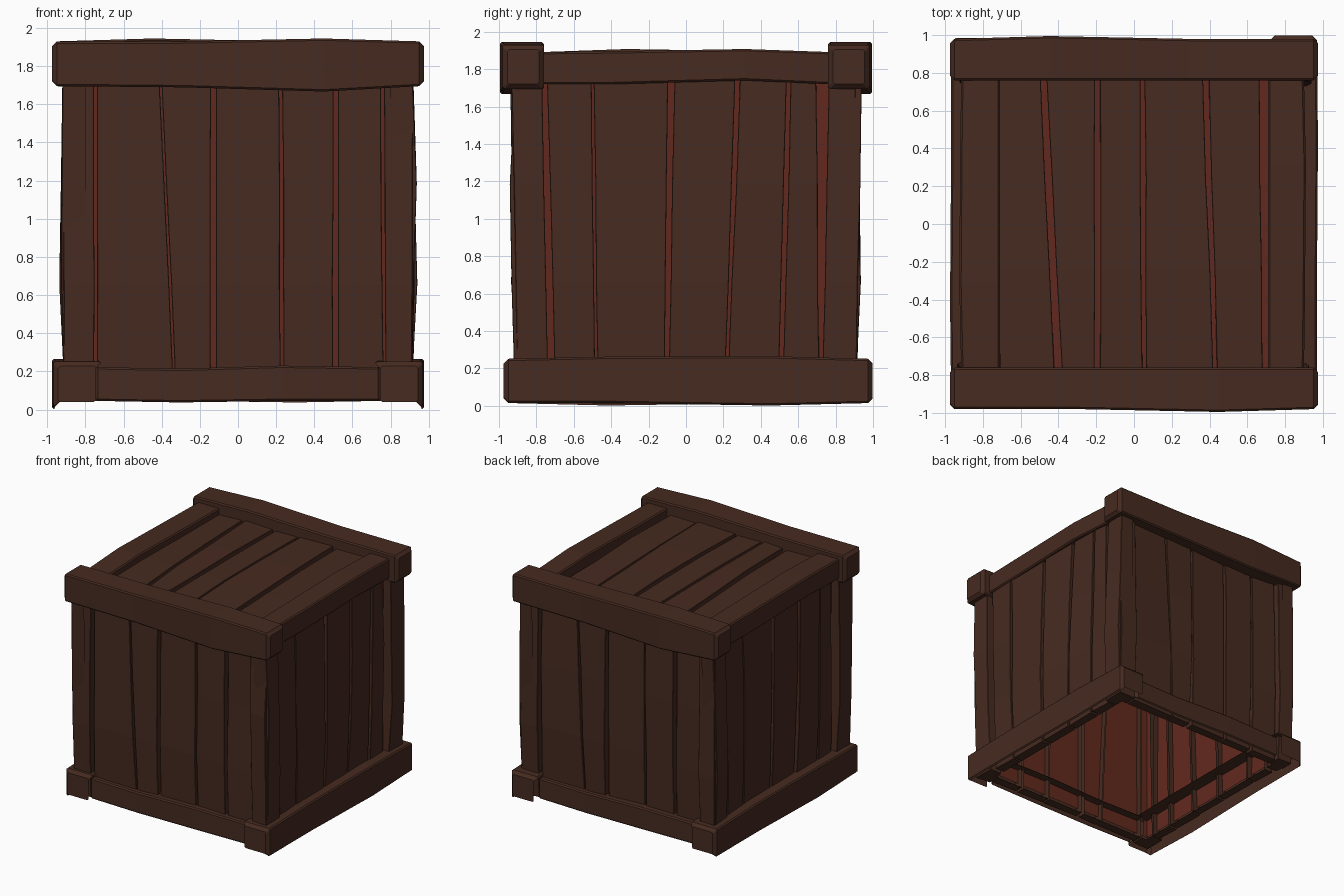
import bpy, bmesh, random
from mathutils import Vector

if "Cube" in bpy.data.objects:
    bpy.data.objects.remove(bpy.data.objects["Cube"])

random.seed(4)

def make_mat(name, rgb):
    m = bpy.data.materials.new(name)
    m.diffuse_color = (*rgb, 1)
    m.use_nodes = True
    m.node_tree.nodes["Principled BSDF"].inputs["Base Color"].default_value = m.diffuse_color
    return m

WOOD = make_mat("dark brown wood", (0.061, 0.0235, 0.0145))
LINING = make_mat("red brown lining", (0.122, 0.022, 0.0125))

def finish(name, bm, mat):
    bmesh.ops.recalc_face_normals(bm, faces=bm.faces)
    me = bpy.data.meshes.new(name)
    bm.to_mesh(me)
    bm.free()
    me.materials.append(mat)
    ob = bpy.data.objects.new(name, me)
    bpy.context.collection.objects.link(ob)
    return ob

def loft(name, rings, mat, closed=True, skip=()):
    """Skin rings of points; closed makes a capped tube, otherwise an open-backed trough."""
    bm = bmesh.new()
    vr = [[bm.verts.new(p) for p in r] for r in rings]
    n = len(vr[0])
    for a, b in zip(vr, vr[1:]):
        for i in range(n if closed else n - 1):
            if i in skip:
                continue
            j = (i + 1) % n
            bm.faces.new((a[i], a[j], b[j], b[i]))
    bm.faces.new(vr[0])
    bm.faces.new(vr[-1])
    return finish(name, bm, mat)

# Local frames: u runs across a face, v along the planks, w outward
FRAMES = {
    "front": lambda u, v, w: Vector((u, -w, v)),
    "back": lambda u, v, w: Vector((-u, w, v)),
    "right": lambda u, v, w: Vector((w, u, v)),
    "left": lambda u, v, w: Vector((-w, -u, v)),
    "top": lambda u, v, w: Vector((u, v, w)),
}

def plank(name, f, edges, v0, v1, w0, w1, bulge):
    """Uneven open-backed board; edges = left, right at start, left, right at end."""
    a0, b0, a1, b1 = edges
    g = 0.010
    rings = []
    for t, k in ((0, 0), (0.35, 1), (0.65, 0.85), (1, 0.3)):
        j = 0 if t in (0, 1) else 1
        a = a0 - g + (a1 - a0) * t + j * random.uniform(-0.003, 0.004)
        b = b0 + g + (b1 - b0) * t + j * random.uniform(-0.004, 0.003)
        w = w1 + bulge * k * random.uniform(0.5, 1.1)
        tilt = random.uniform(-0.006, 0.006)
        v = v0 + (v1 - v0) * t
        c = 0.003
        sec = [(a, w0), (a, w + tilt - c), (a + c, w + tilt), (b - c, w - tilt), (b, w - tilt - c), (b, w0)]
        rings.append([f(u, v, ww) for u, ww in sec])
    loft(name, rings, WOOD, closed=False)

def beam(name, f, a0, a1, b0, b1, t0, t1, bow, hollow=False):
    """Hewn beam along t; bow = (fraction, out, low, high shift); hollow drops inner and under faces."""
    e, c = 0.025, 0.010
    L = t1 - t0
    stations = [(t0, 0, 0, 0, e), (t0 + e, 0, 0, 0, 0)]
    stations += [(t0 + L * q, o, lo, hi, 0) for q, o, lo, hi in bow]
    stations += [(t1 - e, 0, 0, 0, 0), (t1, 0, 0, 0, e)]
    rings = []
    for t, o, lo, hi, s in stations:
        p, q, r, h = a0 + s, a1 + o - s, b0 + lo + s, b1 + hi - s
        sec = [(p + c, r), (q - c, r), (q, r + c), (q, h - c),
               (q - c, h), (p + c, h), (p, h - c), (p, r + c)]
        rings.append([f(t, b, a) for a, b in sec])
    loft(name, rings, WOOD, skip=(0, 6, 7) if hollow else ())

# Wall planks, repeated on opposite sides by half turn; corner boards stand proud
FRONT = [(-0.90, -0.765, -0.91, -0.765), (-0.73, -0.345, -0.73, -0.425), (-0.315, -0.155, -0.395, -0.15),
         (-0.105, 0.215, -0.105, 0.205), (0.25, 0.49, 0.24, 0.49), (0.535, 0.755, 0.535, 0.74),
         (0.785, 0.90, 0.775, 0.91)]
SIDE = [(-0.89, -0.745, -0.925, -0.78), (-0.69, -0.495, -0.735, -0.515), (-0.46, -0.125, -0.485, -0.105),
        (-0.085, 0.195, -0.05, 0.255), (0.23, 0.485, 0.30, 0.53), (0.525, 0.705, 0.57, 0.685),
        (0.735, 0.90, 0.775, 0.93)]
for side, boards in (("front", FRONT), ("back", FRONT), ("right", SIDE), ("left", SIDE)):
    for i, e in enumerate(boards):
        corner = i in (0, len(boards) - 1)
        plank(f"{side}_plank_{i + 1}", FRAMES[side], e, 0.045, 1.80, 0.80,
              (0.905 if corner else 0.877) + random.uniform(-0.005, 0.005), 0.03 if corner else 0.02)

# Lid planks
LID = [(-0.70, -0.43, -0.715, -0.505), (-0.37, -0.22, -0.455, -0.215), (-0.17, 0.035, -0.17, 0.025),
       (0.075, 0.41, 0.065, 0.355), (0.45, 0.67, 0.405, 0.655)]
for i, e in enumerate(LID):
    plank(f"lid_plank_{i + 1}", FRAMES["top"], e, -0.8, 0.8, 1.77, 1.845 + random.uniform(-0.006, 0.006), 0.012)

# Long beams: top front/back overhang the corners, bottom sides show their ends
TOP_BOW = [(0.35, 0.0, -0.006, 0.0), (0.73, 0.015, -0.028, 0.015)]
LOW_BOW = [(0.3, 0.0, 0.0, 0.012), (0.72, 0.006, -0.013, 0.014)]
for side in ("front", "back"):
    beam(f"{side}_top_beam", FRAMES[side], 0.76, 0.98, 1.695, 1.93, -0.975, 0.975, TOP_BOW)
for side, lo, hi in (("right", -0.975, 0.998), ("left", -0.985, 0.96)):
    beam(f"{side}_bottom_beam", FRAMES[side], 0.72, 0.968, 0.015, 0.252, lo, hi, LOW_BOW, hollow=True)

# Short recessed beams between the long ones
for side, out in (("right", 0.90), ("left", 0.915)):
    beam(f"{side}_top_beam", FRAMES[side], 0.71, out, 1.72, 1.892, -0.79, 0.79,
         [(0.25, 0.005, 0.0, 0.004), (0.7, 0.01, 0.02, 0.016)])
for side in ("front", "back"):
    beam(f"{side}_bottom_beam", FRAMES[side], 0.76, 0.93, 0.045, 0.222, -0.76, 0.76,
         [(0.3, 0.0, -0.008, -0.008), (0.65, 0.008, 0.0, 0.008)], hollow=True)

# Inner lining: thin box open at the bottom, plank edges poke through it
bm = bmesh.new()
bmesh.ops.create_cube(bm, size=1)
for v in bm.verts:
    v.co = Vector((v.co.x * 1.69, v.co.y * 1.69, 0.955 + v.co.z * 1.71))
low = min(bm.faces, key=lambda f: f.calc_center_median().z)
bmesh.ops.delete(bm, geom=[low], context='FACES_ONLY')
finish("inner_lining", bm, LINING)
